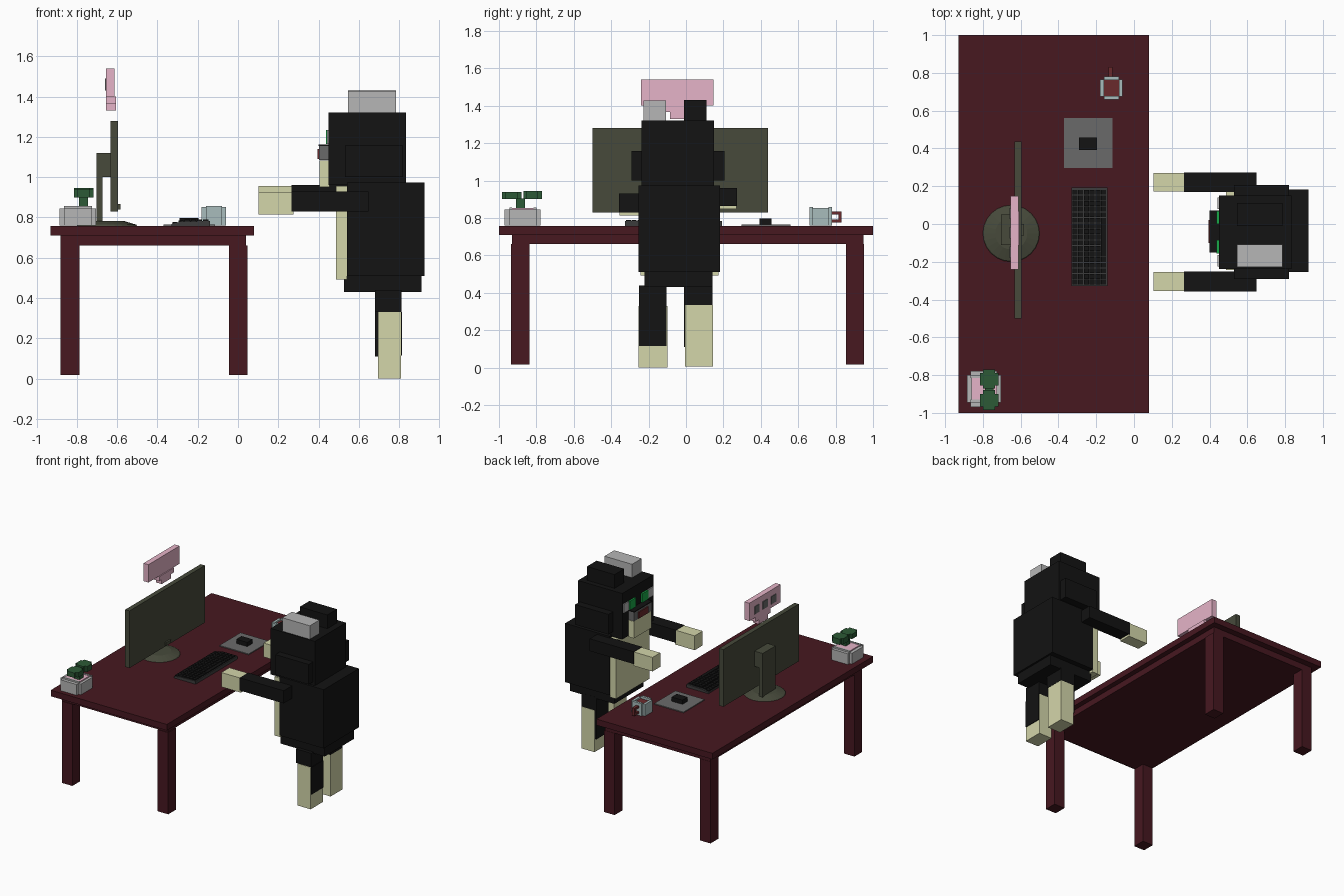
import bpy, bmesh
from mathutils import Matrix, Vector


def material(name, hexcode):
    m = bpy.data.materials.new(name)
    c = [int(hexcode[i:i + 2], 16) / 255 for i in (0, 2, 4)]
    c = [v / 12.92 if v < 0.04 else ((v + 0.055) / 1.055) ** 2.4 for v in c]
    m.diffuse_color = (*c, 1)
    return m


WOOD = material("dark_red_wood", "471820")
OLIVE = material("olive_plastic", "474a3b")
PINK = material("pink", "e6b4c8")
GREEN = material("leaf_green", "2c5a36")
EYE = material("eye_green", "18a848")
BLACK = material("black_fur", "131313")
CREAM = material("cream_fur", "d4d6aa")
GREY = material("light_grey", "b6b6b6")
MID = material("mid_grey", "6a6a6a")
CHAR = material("charcoal", "3c3c3c")
MUG = material("mug_ceramic", "a9bcbc")
COFFEE = material("red_drink", "6a2a2c")


def finish(bm, name, mat):
    bmesh.ops.recalc_face_normals(bm, faces=bm.faces)
    me = bpy.data.meshes.new(name)
    bm.to_mesh(me)
    bm.free()
    me.materials.append(mat)
    ob = bpy.data.objects.new(name, me)
    bpy.context.collection.objects.link(ob)
    return ob


def boxes(name, mat, *items):
    """One object from boxes given as x0, x1, y0, y1, z0, z1."""
    bm = bmesh.new()
    for x0, x1, y0, y1, z0, z1 in items:
        mtx = Matrix.Translation(((x0 + x1) / 2, (y0 + y1) / 2, (z0 + z1) / 2))
        size = Matrix.Diagonal((x1 - x0, y1 - y0, z1 - z0, 1))
        bmesh.ops.create_cube(bm, size=1, matrix=mtx @ size)
    return finish(bm, name, mat)


# Desk
boxes("desk_top", WOOD, (-.93, .08, -1, 1, .71, .758))
boxes("desk_apron", WOOD, (-.88, .04, -.93, .95, .66, .71))
for x0, side in ((-.88, "far"), (-.045, "near")):
    for y0, end in ((-.935, "front"), (.855, "back")):
        boxes(f"desk_leg_{side}_{end}", WOOD, (x0, x0 + .092, y0, y0 + .097, .017, .66))

# Monitor with round foot
boxes("monitor_panel", OLIVE, (-.632, -.595, -.5, .438, .83, 1.28))
boxes("monitor_button", OLIVE, (-.595, -.583, -.06, 0, .84, .866))
boxes("monitor_neck", OLIVE, (-.703, -.672, -.11, .05, .77, 1.12),
      (-.672, -.632, -.11, .05, 1.0, 1.12))
bm = bmesh.new()
for r0, r1, z0, z1 in ((.15, .145, .758, .764), (.145, .085, .764, .782)):
    bmesh.ops.create_cone(bm, cap_ends=True, segments=24, radius1=r0, radius2=r1, depth=z1 - z0,
                          matrix=Matrix.Translation((-.65, -.05, (z0 + z1) / 2)))
finish(bm, "monitor_foot", OLIVE)

# Floating speech bubble with stepped tail and three plain dots
boxes("speech_bubble", PINK, (-.655, -.612, -.24, .147, 1.40, 1.54),
      (-.655, -.605, -.115, .07, 1.365, 1.40), (-.655, -.605, -.085, .03, 1.33, 1.365))
boxes("bubble_dots", MID, *[(-.66, -.65, y - .03, y + .03, 1.43, 1.49) for y in (-.15, -.047, .056)])

# Keyboard: wedge body and key grid
profile = [(-.33, .758), (-.14, .758), (-.14, .783), (-.28, .779), (-.33, .768)]
bm = bmesh.new()
f = bm.faces.new([bm.verts.new((x, -.327, z)) for x, z in profile])
ext = bmesh.ops.extrude_face_region(bm, geom=[f])
bmesh.ops.translate(bm, vec=Vector((0, .52, 0)),
                    verts=[g for g in ext["geom"] if isinstance(g, bmesh.types.BMVert)])
finish(bm, "keyboard_body", CHAR)
keys = []
for row in range(6):
    x = -.326 + row * .0305
    top = .778 + min(row, 2) * .006
    n = 17
    pitch = .505 / n
    for k in range(n):
        y = -.32 + k * pitch
        if row == 5 and 5 <= k <= 11:
            continue
        keys.append((x, x + .026, y, y + pitch - .004, .765, top))
keys.append((-.1735, -.1475, -.32 + 5 * .505 / 17, -.32 + 12 * .505 / 17 - .004, .765, .79))
boxes("keyboard_keys", BLACK, *keys)

# Mouse and pad
boxes("mouse_pad", MID, (-.37, -.115, .297, .56, .758, .765))
boxes("mouse", BLACK, (-.29, -.195, .393, .458, .765, .798))

# Mug with notched corners
boxes("mug", MUG, (-.16, -.08, .66, .678, .76, .858), (-.16, -.08, .762, .78, .76, .858),
      (-.18, -.16, .675, .765, .76, .852), (-.08, -.06, .675, .765, .76, .852),
      (-.16, -.08, .678, .762, .76, .775))
boxes("mug_drink", COFFEE, (-.16, -.08, .678, .762, .775, .84))
boxes("mug_handle", COFFEE, (-.135, -.113, .78, .818, .775, .792),
      (-.135, -.113, .78, .818, .818, .835), (-.135, -.113, .815, .832, .775, .835))

# Potted plant
boxes("plant_pot", GREY, (-.885, -.705, -.945, -.80, .76, .845), (-.865, -.725, -.97, -.777, .76, .845),
      (-.865, -.725, -.945, -.93, .845, .857), (-.865, -.725, -.815, -.80, .845, .857))
boxes("plant_soil", PINK, (-.86, -.725, -.93, -.815, .80, .854))
boxes("plant_leaves", GREEN, (-.79, -.745, -.91, -.86, .85, .905),
      (-.815, -.717, -.965, -.90, .90, .938), (-.80, -.735, -.985, -.88, .90, .938),
      (-.815, -.717, -.855, -.79, .90, .945), (-.80, -.735, -.87, -.77, .90, .945))

# Standing animal: body
boxes("torso", BLACK, (.54, .925, -.255, .182, .51, .973))
boxes("hips", BLACK, (.525, .91, -.222, .142, .43, .51))
boxes("belly", CREAM, (.487, .54, -.243, .175, .492, .955))

# Arms reaching to the desk
for name, y0, y1, z0, z1 in (("left", -.358, -.252, .83, .93), ("right", .17, .272, .863, .96)):
    boxes(f"arm_{name}", BLACK, (.265, .648, y0, y1, z0, z1))
    boxes(f"hand_{name}", CREAM, (.103, .275, y0 + .003, y1 - .003, z0 - .016, z1 - .003))

# Legs
boxes("leg_left", BLACK, (.68, .812, -.25, -.103, .33, .44), (.797, .815, -.25, -.103, .115, .33))
boxes("foot_left", CREAM, (.695, .81, -.253, -.1, 0, .33))
boxes("leg_right", BLACK, (.68, .812, -.01, .143, .335, .44), (.68, .697, -.01, .143, .11, .335))
boxes("foot_right", CREAM, (.695, .81, -.005, .145, .006, .335))

# Head, cheeks and ears
boxes("head", BLACK, (.45, .835, -.237, .15, .96, 1.322))
boxes("cheeks", BLACK, (.53, .82, -.292, .207, 1.0, 1.158))
boxes("ear_left", GREY, (.545, .785, -.228, -.108, 1.322, 1.428))
boxes("ear_right", BLACK, (.545, .785, -.01, .11, 1.322, 1.43))

# Face
boxes("eye_whites", GREY, (.442, .455, -.225, -.165, 1.165, 1.235), (.442, .455, .08, .14, 1.165, 1.235))
boxes("eye_irises", EYE, (.437, .455, -.155, -.085, 1.165, 1.235), (.437, .455, 0, .07, 1.165, 1.235))
boxes("muzzle", MID, (.403, .455, -.15, .07, 1.085, 1.155))
boxes("muzzle_top", BLACK, (.4, .455, -.152, .072, 1.155, 1.162))
boxes("mouth", COFFEE, (.395, .42, -.1, .02, 1.09, 1.14))
boxes("jaw", CREAM, (.405, .455, -.15, .07, .95, 1.083))
